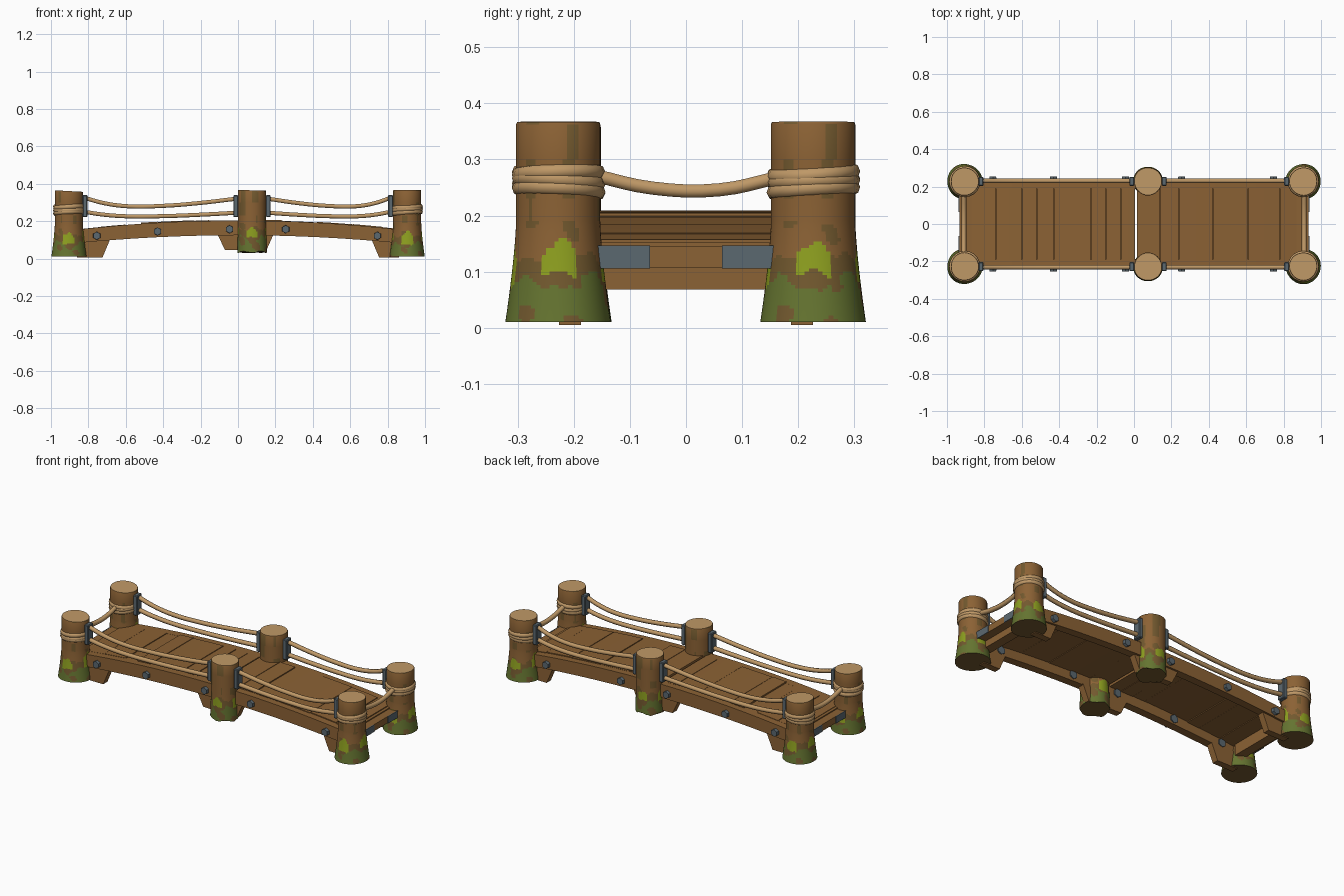
import bpy, bmesh, math, random
from mathutils import Vector, Matrix

random.seed(4)
if "Cube" in bpy.data.objects:
    bpy.data.objects.remove(bpy.data.objects["Cube"])


def material(name, rgb):
    m = bpy.data.materials.new(name)
    m.use_nodes = True
    m.diffuse_color = (*rgb, 1)
    bsdf = m.node_tree.nodes["Principled BSDF"]
    bsdf.inputs["Base Color"].default_value = (*rgb, 1)
    bsdf.inputs["Roughness"].default_value = 0.9
    return m


WOOD = material("brown wood", (0.26, 0.122, 0.035))
GRAIN = material("cut end wood", (0.53, 0.32, 0.135))
ROPE = material("tan rope", (0.52, 0.315, 0.135))
METAL = material("grey blue metal", (0.105, 0.138, 0.16))
MOSS = material("dark moss", (0.13, 0.175, 0.03))
LIME = material("bright moss", (0.27, 0.35, 0.014))
MUD = material("muddy wood", (0.17, 0.1, 0.028))


def finish(name, bm, mats, smooth=False):
    bmesh.ops.recalc_face_normals(bm, faces=bm.faces)
    mesh = bpy.data.meshes.new(name)
    bm.to_mesh(mesh)
    bm.free()
    for m in mats:
        mesh.materials.append(m)
    obj = bpy.data.objects.new(name, mesh)
    bpy.context.collection.objects.link(obj)
    if smooth:
        bpy.ops.object.select_all(action='DESELECT')
        obj.select_set(True)
        bpy.context.view_layer.objects.active = obj
        bpy.ops.object.shade_smooth_by_angle(angle=math.radians(40))


def box(name, lo, hi, mat, bevel=0.0):
    bm = bmesh.new()
    lo, hi = Vector(lo), Vector(hi)
    bmesh.ops.create_cube(bm, size=1, matrix=Matrix.Translation((lo + hi) / 2)
                          @ Matrix.Diagonal((*(hi - lo), 1)))
    if bevel:
        bmesh.ops.bevel(bm, geom=bm.edges[:], offset=bevel, segments=1, affect='EDGES')
    finish(name, bm, [mat])


def prism(name, outline, y0, y1, mat):
    """Extrude an x-z outline along y."""
    bm = bmesh.new()
    face = bm.faces.new([bm.verts.new((x, y0, z)) for x, z in outline])
    ext = bmesh.ops.extrude_face_region(bm, geom=[face])
    verts = [g for g in ext["geom"] if isinstance(g, bmesh.types.BMVert)]
    bmesh.ops.translate(bm, verts=verts, vec=(0, y1 - y0, 0))
    finish(name, bm, [mat])


# Arched deck heights
def deck_top(x):
    return 0.207 - 0.05 * (x / 0.87) ** 2


def beam_bottom(x):
    return 0.125 - 0.043 * (x / 0.87) ** 2


def arched(name, x0, x1, y0, y1, top, bottom, steps, mat):
    xs = [x0 + (x1 - x0) * i / steps for i in range(steps + 1)]
    outline = [(x, bottom(x)) for x in xs] + [(x, top(x)) for x in reversed(xs)]
    prism(name, outline, y0, y1, mat)


# Mossy posts: faces coloured by height and direction
def moss_index(a, z, wobble, middle):
    blob = math.cos(4 * a)
    edge = 0.008 * math.sin(3 * a + wobble) + 0.005 * math.sin(11 * a + 40 * z)
    z += -0.012 if middle else 0.022 * abs(math.sin(a))
    if 0.1 < z + edge / 2 and z < 0.138 + 0.024 * blob + edge and blob > -0.15:
        return 3
    patch = math.sin(6 * a + wobble) + math.sin(75 * z + 2 * a)
    if patch > (0.7 if middle else 1.3):
        return 4
    if z < 0.092 + edge - 0.016 * blob:
        return 2
    if z < 0.138 + edge:
        return 4
    return 0


def post(name, x, y, base, top, foot, middle):
    bm = bmesh.new()
    sides, low = 64, 30
    wobble = random.uniform(0, 6)
    tilt = random.uniform(-0.004, 0.004)
    levels = [base + (0.19 - base) * i / low for i in range(low + 1)]
    levels += [0.23, 0.30, top - 0.004, top]
    rings = []
    for k, z in enumerate(levels):
        t = max(0, (0.19 - z) / 0.18)
        r = 0.075 + (foot - 0.075) * t ** 1.4
        if z == top:
            r -= 0.002
        ring = []
        for i in range(sides):
            a = math.tau * i / sides
            lift = tilt * math.cos(a) if z > 0.3 else 0
            if middle and k == 0:
                lift = 0.005 * math.sin(5 * a) + random.uniform(-0.003, 0)
            rr = r * (1 + 0.012 * math.sin(3 * a + wobble))
            ring.append(bm.verts.new((x + rr * math.cos(a), y + rr * math.sin(a), z + lift)))
        rings.append(ring)
    for k in range(len(rings) - 1):
        mid = (levels[k] + levels[k + 1]) / 2
        for i in range(sides):
            j = (i + 1) % sides
            f = bm.faces.new((rings[k][i], rings[k][j], rings[k + 1][j], rings[k + 1][i]))
            f.material_index = moss_index(math.tau * (i + 0.5) / sides, mid, wobble, middle)
    bm.faces.new(rings[0]).material_index = 4
    bm.faces.new(rings[-1]).material_index = 1
    finish(name, bm, [WOOD, GRAIN, MOSS, LIME, MUD], True)


def rope(name, points, radius):
    curve = bpy.data.curves.new(name, 'CURVE')
    curve.dimensions = '3D'
    curve.bevel_depth = radius
    curve.bevel_resolution = 1
    curve.resolution_u = 4
    curve.use_fill_caps = True
    s = curve.splines.new('BEZIER')
    s.bezier_points.add(len(points) - 1)
    for p, co in zip(s.bezier_points, points):
        p.co = co
        p.handle_left_type = p.handle_right_type = 'AUTO'
    curve.materials.append(ROPE)
    obj = bpy.data.objects.new(name, curve)
    bpy.context.collection.objects.link(obj)
    bpy.ops.object.select_all(action='DESELECT')
    obj.select_set(True)
    bpy.context.view_layer.objects.active = obj
    bpy.ops.object.convert(target='MESH')


def sag(x0, x1, z0, z1, low):
    """Heights along a slack rope."""
    return [(x0 + (x1 - x0) * t, (z0 + (z1 - z0) * t) * (1 - w) + low * w)
            for t, w in ((0, 0), (0.12, 0.6), (0.28, 1), (0.5, 0.97), (0.75, 0.6), (1, 0))]


# Deck planks over a thin lining, with one open gap near the middle
GAP = 0.008
cuts = [-0.87, -0.74, -0.6, -0.52, -0.43, -0.23, -0.15, -0.07, GAP,
        0.14, 0.24, 0.42, 0.61, 0.78, 0.87]
for x0, x1 in zip(cuts, cuts[1:]):
    dz = random.uniform(-0.004, 0.003)
    start = x0 + (0.009 if x0 == GAP else 0.0015)
    half = random.uniform(0.194, 0.199)
    arched("deck_plank", start, x1 - 0.0015, -half, half, lambda x: deck_top(x) + dz,
           lambda x: deck_top(x) - 0.026 + dz, 2, WOOD)
for x0, x1 in ((-0.868, GAP - 0.002), (GAP + 0.01, 0.868)):
    arched("deck_lining", x0, x1, -0.192, 0.192, lambda x: deck_top(x) - 0.012,
           lambda x: deck_top(x) - 0.024, 8, WOOD)

for side, label in ((-1, "right"), (1, "left")):
    # Arched side beams with trapezoid braces under them
    arched(label + "_side_beam", -0.87, 0.87, side * 0.19, side * 0.237,
           lambda x: deck_top(x) - 0.003, beam_bottom, 16, WOOD)
    for end, toe in ((-1, 0.725), (1, 0.755)):
        prism(label + "_end_brace", [(end * 0.86, 0.005), (end * toe, 0.005),
              (end * (toe - 0.04), 0.1), (end * 0.86, 0.1)], side * 0.187, side * 0.226, WOOD)
    prism(label + "_middle_brace", [(-0.07, 0.047), (0.15, 0.04), (0.19, 0.13),
          (-0.11, 0.13)], side * 0.187, side * 0.226, WOOD)

    # Bolts through the beams
    for x, z in ((-0.755, 0.122), (-0.43, 0.145), (-0.045, 0.157), (0.255, 0.157), (0.745, 0.122)):
        bm = bmesh.new()
        bmesh.ops.create_cone(bm, cap_ends=True, segments=6, radius1=0.025, radius2=0.021,
                              depth=0.072, matrix=Matrix.Translation((x, side * 0.219, z))
                              @ Matrix.Rotation(side * -math.pi / 2, 4, 'X'))
        finish(label + "_bolt", bm, [METAL])

    # Posts
    post(label + "_middle_post", 0.075, side * 0.228, 0.037, 0.365, 0.08, True)
    for x, top in ((-0.905, 0.361), (0.905, 0.367)):
        post(label + "_corner_post", x, side * 0.227, 0.01, top, 0.094, False)
        # Rope wound round the corner post
        for z in (0.246, 0.261, 0.275):
            bpy.ops.mesh.primitive_torus_add(
                major_segments=20, minor_segments=8, major_radius=0.069, minor_radius=0.0145,
                location=(x, side * 0.227, z),
                rotation=(random.uniform(-0.08, 0.08), random.uniform(-0.08, 0.08), 0))
            ring = bpy.context.object
            ring.name = label + "_rope_wrap"
            ring.data.materials.append(ROPE)
            bpy.ops.object.shade_smooth_by_angle(angle=math.radians(60))

    # Brackets and slack rope rails
    for x in (-0.818, -0.012, 0.162, 0.816):
        box(label + "_rope_bracket", (x - 0.013, side * 0.228 - 0.024, 0.222),
            (x + 0.013, side * 0.228 + 0.024, 0.34), METAL, 0.004)
    for x0, x1 in ((-0.82, -0.01), (0.815, 0.16)):
        for z0, low in ((0.325, 0.28), (0.25, 0.226)):
            rope(label + "_rope_rail",
                 [(x, side * 0.231, z) for x, z in sag(x0, x1, z0, z0 - 0.005, low)], 0.0125)

# End beams, boards with metal plates on the outer face, and end ropes
for end, label in ((-1, "west"), (1, "east")):
    def slab(name, inner, outer, y0, y1, z0, z1, mat):
        x0, x1 = sorted((end * inner, end * outer))
        box(label + name, (x0, y0, z0), (x1, y1, z1), mat)
    slab("_end_beam", 0.83, 0.885, -0.17, 0.17, 0.068, 0.152, WOOD)
    slab("_end_board", 0.88, 0.934, -0.161, 0.161, 0.107, 0.146, WOOD)
    for y0 in (-0.163, 0.064):
        slab("_board_plate", 0.933, 0.938, y0, y0 + 0.099, 0.106, 0.147, METAL)
    rope(label + "_end_rope", [(end * 0.91, y, z) for y, z in
         ((-0.165, 0.272), (-0.06, 0.249), (0.06, 0.246), (0.165, 0.268))], 0.0135)
